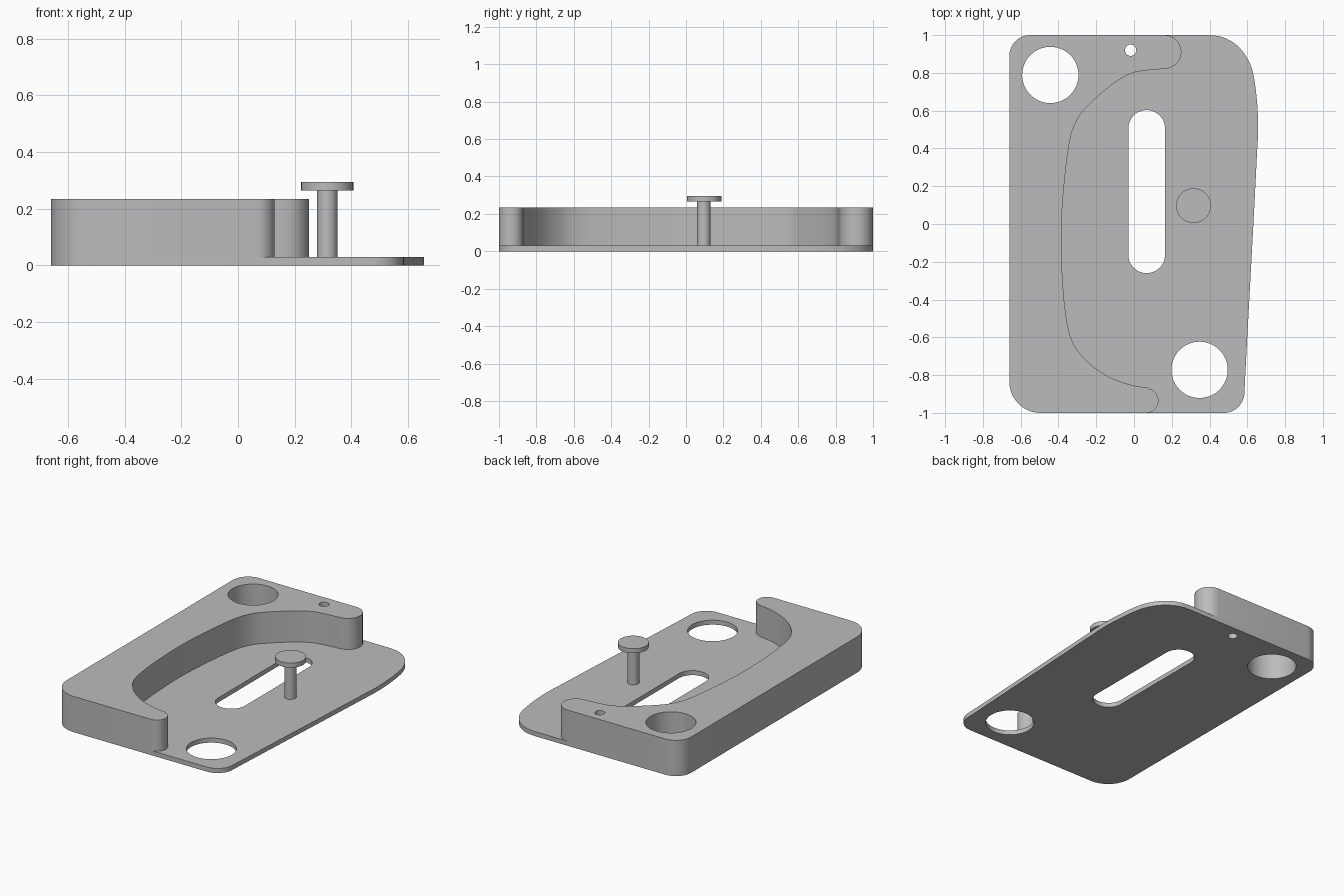
import bpy
import bmesh
from math import cos, sin, radians

cube = bpy.data.objects.get("Cube")
if cube:
    bpy.data.objects.remove(cube, do_unlink=True)

grey = bpy.data.materials.new("plain grey")
grey.use_nodes = True
tone = (0.5, 0.5, 0.5, 1)
grey.diffuse_color = tone
grey.node_tree.nodes["Principled BSDF"].inputs["Base Color"].default_value = tone


def arc(cx, cy, r, start, end, steps=12):
    """Points along a circular arc, angles in degrees."""
    angles = [radians(start + (end - start) * i / steps) for i in range(steps + 1)]
    return [(cx + r * cos(a), cy + r * sin(a)) for a in angles]


def circle(cx, cy, r, steps=64):
    return arc(cx, cy, r, 0, 360, steps)[:-1]


def smooth_path(pts, steps=6):
    """Smooth curve through all the points."""
    ext = [pts[0]] + pts + [pts[-1]]
    out = []
    for a, b, c, d in zip(ext, ext[1:], ext[2:], ext[3:]):
        for i in range(steps):
            t = i / steps
            out.append(tuple(
                b[k] + 0.5 * t * (c[k] - a[k]
                + t * (2 * a[k] - 5 * b[k] + 4 * c[k] - d[k]
                + t * (3 * (b[k] - c[k]) + d[k] - a[k]))) for k in (0, 1)))
    return out + [pts[-1]]


def slab(name, loops, bottom, top):
    """Solid between two heights; loops after the first are holes."""
    curve = bpy.data.curves.new(name, 'CURVE')
    curve.dimensions = '2D'
    curve.fill_mode = 'BOTH'
    curve.extrude = (top - bottom) / 2
    for loop in loops:
        spline = curve.splines.new('POLY')
        spline.points.add(len(loop) - 1)
        for point, (x, y) in zip(spline.points, loop):
            point.co = (x, y, 0, 1)
        spline.use_cyclic_u = True
    temp = bpy.data.objects.new(name + " outline", curve)
    bpy.context.collection.objects.link(temp)
    graph = bpy.context.evaluated_depsgraph_get()
    mesh = bpy.data.meshes.new_from_object(temp.evaluated_get(graph))
    bpy.data.objects.remove(temp, do_unlink=True)
    bpy.data.curves.remove(curve)

    bm = bmesh.new()
    bm.from_mesh(mesh)
    bmesh.ops.remove_doubles(bm, verts=bm.verts, dist=0.0001)
    bmesh.ops.recalc_face_normals(bm, faces=bm.faces)
    bmesh.ops.translate(bm, verts=bm.verts, vec=(0, 0, (top + bottom) / 2))
    bm.to_mesh(mesh)
    bm.free()
    mesh.name = name
    mesh.materials.clear()
    mesh.materials.append(grey)
    obj = bpy.data.objects.new(name, mesh)
    bpy.context.collection.objects.link(obj)
    bpy.ops.object.select_all(action='DESELECT')
    obj.select_set(True)
    bpy.context.view_layer.objects.active = obj
    bpy.ops.object.shade_smooth_by_angle(angle=radians(30))
    return obj


# Shared left side and the through holes
left_side = arc(-0.55, 0.89, 0.11, 90, 180) + arc(-0.495, -0.835, 0.165, 180, 270)
upper_hole = circle(-0.443, 0.789, 0.149)
lower_hole = circle(0.347, -0.772, 0.149)
pin_hole = circle(-0.018, 0.92, 0.03, 32)
slot = arc(0.067, 0.506, 0.097, 0, 180, 24) + arc(0.067, -0.163, 0.097, 180, 360, 24)

# Base plate with its gently bowed right edge
right_edge = smooth_path([(0.589, -0.8), (0.605, -0.5), (0.632, 0), (0.65, 0.35), (0.657, 0.5),
                          (0.651, 0.65), (0.63, 0.8), (0.595, 0.885), (0.54, 0.95),
                          (0.47, 0.989), (0.4, 1)])
plate = left_side + arc(0.475, -0.89, 0.11, 270, 360) + right_edge
slab("base_plate", [plate, upper_hole, lower_hole, pin_hole, slot], 0, 0.03)

# Raised C-shaped grip with rounded tips
inner_edge = smooth_path([(0.08, -0.868), (-0.03, -0.848), (-0.15, -0.8), (-0.26, -0.715), (-0.335, -0.6),
                          (-0.37, -0.4), (-0.385, -0.1), (-0.375, 0.15), (-0.345, 0.41),
                          (-0.31, 0.535), (-0.25, 0.62), (-0.12, 0.735), (-0.02, 0.795),
                          (0.06, 0.812), (0.165, 0.822)])
grip = left_side + arc(0.065, -0.935, 0.065, 270, 435) + inner_edge + arc(0.162, 0.911, 0.089, -80, 90)
slab("raised_grip", [grip, upper_hole, pin_hole], 0.03, 0.235)

# Post with a flat button on top
slab("post_shaft", [circle(0.315, 0.095, 0.036, 32)], 0.03, 0.265)
slab("post_button", [circle(0.315, 0.097, 0.092)], 0.265, 0.295)
